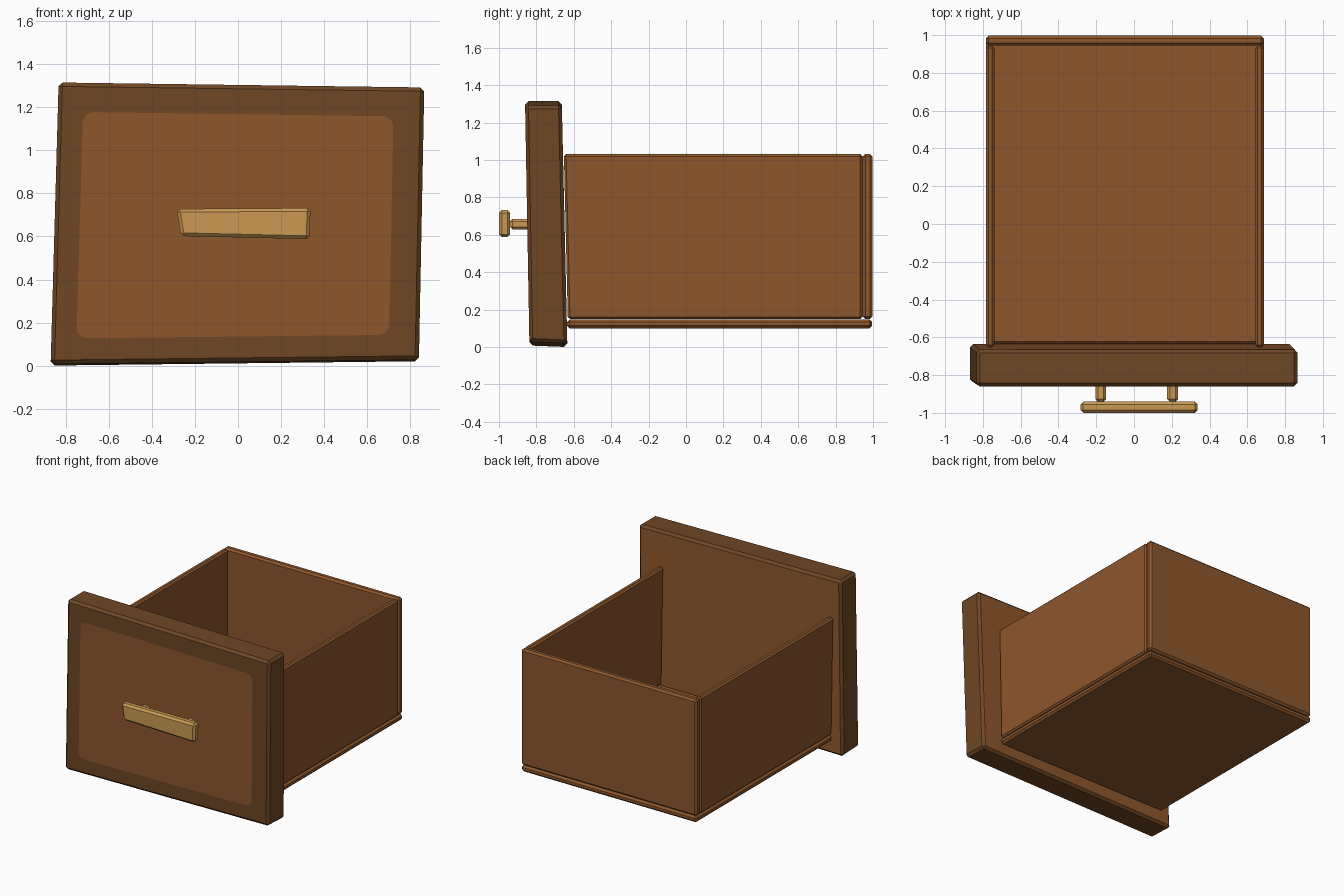
import bpy, bmesh, math
from mathutils import Vector

if "Cube" in bpy.data.objects:
    bpy.data.objects.remove(bpy.data.objects["Cube"])


def material(name, hex_rgb):
    lin = []
    for i in (0, 2, 4):
        c = int(hex_rgb[i:i + 2], 16) / 255
        lin.append(c / 12.92 if c <= 0.04045 else ((c + 0.055) / 1.055) ** 2.4)
    m = bpy.data.materials.new(name)
    m.diffuse_color = (*lin, 1)
    m.use_nodes = True
    m.node_tree.nodes["Principled BSDF"].inputs["Base Color"].default_value = m.diffuse_color
    return m


WOOD = material("warm_wood", "8E572C")
DARK = material("dark_wood", "6F4724")
BRASS = material("brass", "CB9A54")


def slab_mesh(front, back, bevel):
    """Chamfered block between two quads, each listed BL, BR, TR, TL seen from -y."""
    bm = bmesh.new()
    f = [bm.verts.new(p) for p in front]
    b = [bm.verts.new(p) for p in back]
    bm.faces.new(f)
    bm.faces.new(b[::-1])
    for i in range(4):
        j = (i + 1) % 4
        bm.faces.new((f[j], f[i], b[i], b[j]))
    bmesh.ops.recalc_face_normals(bm, faces=bm.faces[:])
    bmesh.ops.bevel(bm, geom=bm.edges[:], offset=bevel, segments=1,
                    profile=0.5, affect='EDGES')
    return bm


def finish(bm, name, *mats):
    me = bpy.data.meshes.new(name)
    bm.normal_update()
    bm.to_mesh(me)
    bm.free()
    for m in mats:
        me.materials.append(m)
    ob = bpy.data.objects.new(name, me)
    bpy.context.collection.objects.link(ob)
    return ob


def block(name, x, y, z, bevel, mat, lean=0.0):
    """Axis-aligned block; lean shifts the top front edge along y."""
    (x0, x1), (y0, y1), (z0, z1) = x, y, z
    front = [(x0, y0, z0), (x1, y0, z0), (x1, y0 + lean, z1), (x0, y0 + lean, z1)]
    back = [(x0, y1, z0), (x1, y1, z0), (x1, y1, z1), (x0, y1, z1)]
    return finish(slab_mesh(front, back, bevel), name, mat)


# Front panel: slightly crooked and leaning forward
def y_front(z):
    return -0.837 - 0.018 * z


corners = [(-0.87, 0.008), (0.84, 0.028), (0.865, 1.292), (-0.833, 1.315)]
front = [(x, y_front(z), z) for x, z in corners]
back = [(x, -0.634 - 0.023 * z, z - (0.008 if z < 0.5 else 0)) for x, z in corners]
bm = slab_mesh(front, back, 0.018)
bm.normal_update()
for f in bm.faces:
    f.material_index = 0 if f.normal.y > 0.9 else 1

# Lighter centre field with rounded corners, cut flush into the front face
face = min((f for f in bm.faces if f.normal.y < -0.9), key=lambda f: -f.calc_area())
outer = [min(face.verts, key=lambda v: (v.co.x - x) ** 2 + (v.co.z - z) ** 2)
         for x, z in corners]
bmesh.ops.delete(bm, geom=[face], context='FACES_ONLY')
field = [Vector(p) for p in ((-0.75, 0.127), (0.702, 0.143), (0.722, 1.158), (-0.72, 1.178))]
R, N = 0.05, 4
arcs = []
for i, c in enumerate(field):
    p = c + (field[i - 1] - c).normalized() * R
    q = c + (field[(i + 1) % 4] - c).normalized() * R
    arc = []
    for k in range(N + 1):
        t = math.pi / 2 * k / N
        xz = p + (c - p) * math.sin(t) + (q - c) * (1 - math.cos(t))
        arc.append(bm.verts.new((xz.x, y_front(xz.y), xz.y)))
    arcs.append(arc)
for i in range(4):
    j = (i + 1) % 4
    for k in range(N):
        bm.faces.new((outer[i], arcs[i][k + 1], arcs[i][k])).material_index = 1
    bm.faces.new((outer[i], outer[j], arcs[j][0], arcs[i][-1])).material_index = 1
bm.faces.new([v for a in arcs for v in a]).material_index = 0
bmesh.ops.recalc_face_normals(bm, faces=bm.faces[:])
finish(bm, "front_panel", WOOD, DARK)

# Drawer box
block("drawer_bottom", (-0.783, 0.687), (-0.635, 0.995), (0.1, 0.148), 0.014, WOOD)
block("drawer_back", (-0.783, 0.687), (0.945, 0.997), (0.15, 1.032), 0.014, WOOD)
for name, x in (("left_side", -0.783), ("right_side", 0.643)):
    block(name, (x, x + 0.044), (-0.632, 0.943), (0.15, 1.032), 0.012, WOOD, lean=-0.021)

# Handle: slightly skewed bar on two posts
bar = [(-0.265, 0.602), (0.331, 0.588), (0.337, 0.732), (-0.285, 0.728)]
bm = slab_mesh([(x, -1.0, z) for x, z in bar], [(x, -0.94, z) for x, z in bar], 0.015)
finish(bm, "handle_bar", BRASS)
for name, x in (("left_post", -0.176), ("right_post", 0.205)):
    block(name, (x - 0.029, x + 0.029), (-0.941, -0.83), (0.628, 0.686), 0.014, BRASS)
